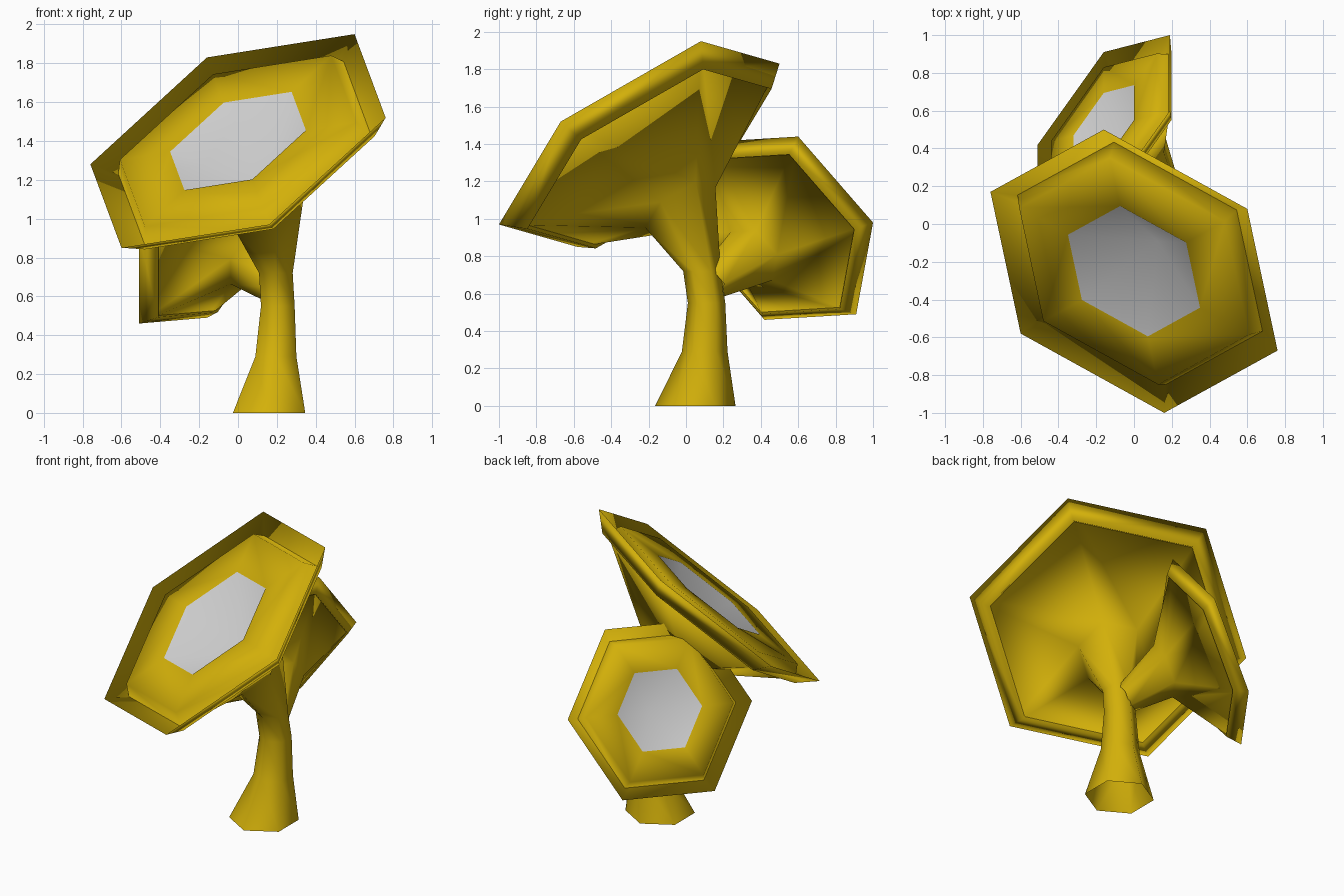
import bpy, bmesh, math
from mathutils import Vector

cube = bpy.data.objects.get("Cube")
if cube:
    bpy.data.objects.remove(cube)


def material(name, rgb):
    m = bpy.data.materials.new(name)
    m.use_nodes = True
    m.diffuse_color = (*rgb, 1)
    m.node_tree.nodes["Principled BSDF"].inputs["Base Color"].default_value = (*rgb, 1)
    return m


GOLD = material("mustard yellow", (0.65, 0.435, 0.003))
GREY = material("light grey", (0.65, 0.65, 0.65))


def hexagon(centre, p, q, scale=1.0, lift=0.0):
    """Six corners from two neighbouring corner offsets; lift is along the normal."""
    up = q.cross(p).normalized() * p.length * lift
    return [centre + up + v * scale for v in (p, q, q - p, -p, -q, p - q)]


def level_ring(x, y, z, r):
    p = Vector((0, r, 0))
    q = Vector((r * math.cos(math.pi / 6), r / 2, 0))
    return hexagon(Vector((x, y, z)), p, q)


def trumpet(name, lower_rings, centre, p, q):
    """Loft lower rings into a flared cup with a grooved lip and a grey bowl."""
    # rim, groove, ridge, bowl edge
    steps = [(1, 0), (0.87, -0.12), (0.80, 0), (0.46, 0)]
    rings = lower_rings + [hexagon(centre, p, q, s, h) for s, h in steps]
    bm = bmesh.new()
    loops = [[bm.verts.new(co) for co in ring] for ring in rings]
    for a, b in zip(loops, loops[1:]):
        for i in range(6):
            j = (i + 1) % 6
            bm.faces.new((a[i], a[j], b[j], b[i]))
    # bowl runs to a point
    apex = bm.verts.new(hexagon(centre, p, q, 0, -0.35)[0])
    for i in range(6):
        f = bm.faces.new((loops[-1][i], loops[-1][(i + 1) % 6], apex))
        f.material_index = 1
    bmesh.ops.recalc_face_normals(bm, faces=bm.faces)
    for f in bm.faces:
        f.smooth = True
    mesh = bpy.data.meshes.new(name)
    bm.to_mesh(mesh)
    bm.free()
    mesh.materials.append(GOLD)
    mesh.materials.append(GREY)
    bpy.context.collection.objects.link(bpy.data.objects.new(name, mesh))


# Flared open stem and neck carrying the large cup
p, q = Vector((-0.16, 0.75, 0.43)), Vector((0.60, 0.33, 0.55))
stem = [level_ring(0.16, 0.05, 0, 0.215),
        level_ring(0.195, 0.10, 0.29, 0.122),
        level_ring(0.205, 0.11, 0.55, 0.10),
        level_ring(0.195, 0.085, 0.72, 0.10),
        hexagon(Vector((0.145, -0.03, 1.06)), p, q, 0.25)]
trumpet("stem_and_large_cup", stem, Vector((0, -0.25, 1.40)), p, q)

# Side branch carrying the small cup
p, q = Vector((0, 0.40, -0.46)), Vector((0.35, 0.49, 0.03))
branch = [hexagon(Vector((0.19, 0.13, 0.65)), p, q, 0.15),
          hexagon(Vector((0.06, 0.35, 0.80)), p, q, 0.28)]
trumpet("branch_and_small_cup", branch, Vector((-0.16, 0.51, 0.95)), p, q)
